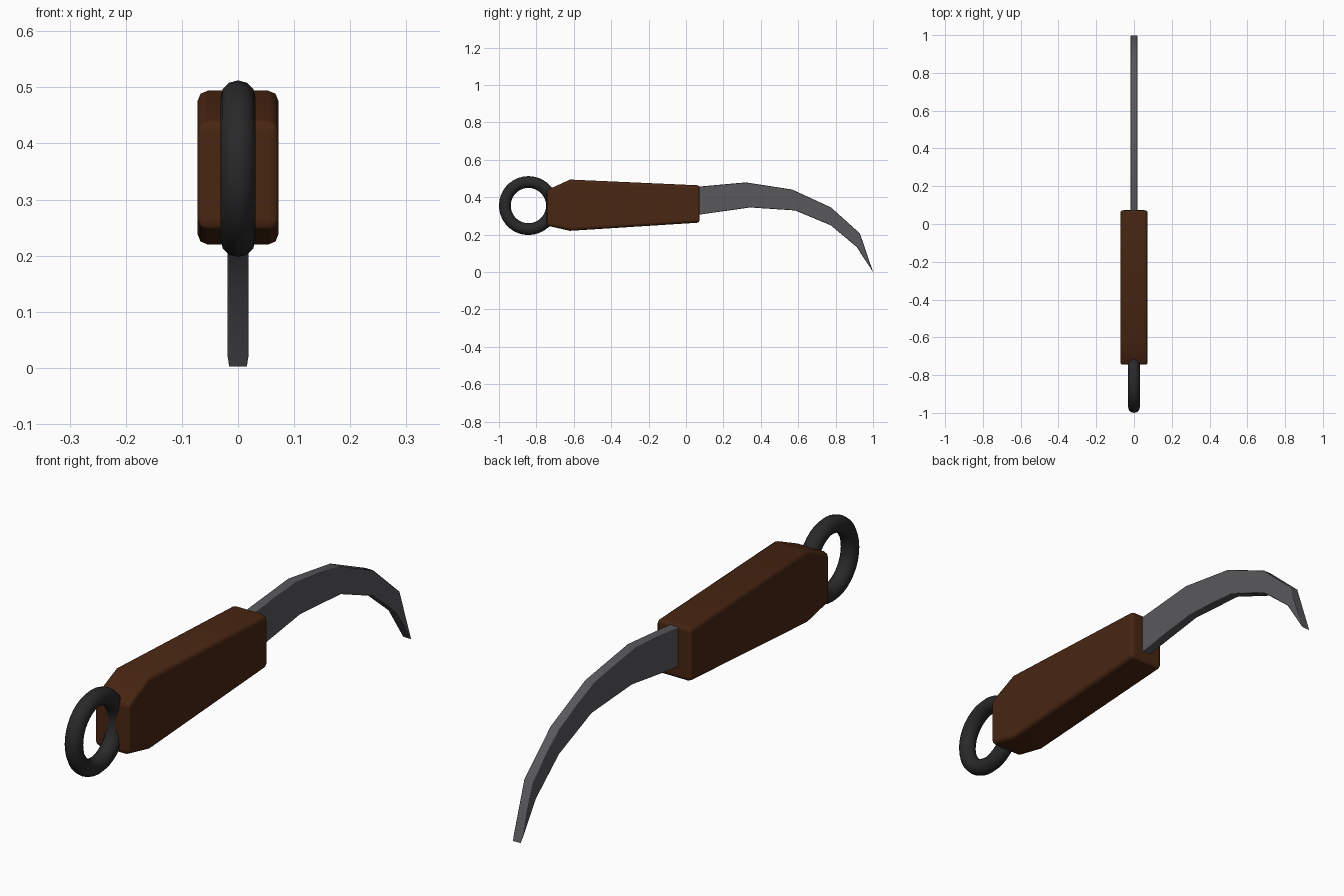
import bpy, bmesh, math

if "Cube" in bpy.data.objects:
    bpy.data.objects.remove(bpy.data.objects["Cube"])


def material(name, rgb):
    m = bpy.data.materials.new(name)
    m.diffuse_color = (*rgb, 1)
    m.use_nodes = True
    m.node_tree.nodes["Principled BSDF"].inputs["Base Color"].default_value = m.diffuse_color
    return m


BROWN = material("dark wood", (0.065, 0.019, 0.006))
STEEL = material("grey steel", (0.10, 0.10, 0.11))
BLACK = material("black metal", (0.022, 0.022, 0.023))


def smooth(ob, angle):
    bpy.ops.object.select_all(action='DESELECT')
    ob.select_set(True)
    bpy.context.view_layer.objects.active = ob
    bpy.ops.object.shade_smooth_by_angle(angle=math.radians(angle))


def plate(name, strips, half, mat, bevel, segments, stretch=1.0):
    """Thick plate in the YZ plane, from stations (top y, top z, bottom y, bottom z).
    Mesh y is stretched and undone by object scale, so bevels are narrower along y."""
    bm = bmesh.new()
    outline = [(s[0], s[1]) for s in strips]
    outline += [(s[2], s[3]) for s in reversed(strips) if (s[0], s[1]) != (s[2], s[3])]
    face = bm.faces.new([bm.verts.new((-half, y * stretch, z)) for y, z in outline])
    ext = bmesh.ops.extrude_face_region(bm, geom=[face])
    for v in ext["geom"]:
        if isinstance(v, bmesh.types.BMVert):
            v.co.x = half
    bmesh.ops.recalc_face_normals(bm, faces=bm.faces[:])
    me = bpy.data.meshes.new(name)
    bm.to_mesh(me)
    bm.free()
    me.materials.append(mat)
    ob = bpy.data.objects.new(name, me)
    bpy.context.collection.objects.link(ob)
    ob.scale.y = 1 / stretch
    smooth(ob, 30)
    mod = ob.modifiers.new("soft edges", 'BEVEL')
    mod.width = bevel
    mod.segments = segments
    mod.limit_method = 'ANGLE'
    mod.angle_limit = math.radians(40)
    mod.harden_normals = True
    return ob


# tapered wooden handle
plate("handle", [(-0.745, 0.437, -0.745, 0.248),
                 (-0.62, 0.494, -0.62, 0.220),
                 (0.073, 0.463, 0.073, 0.264)],
      0.072, BROWN, 0.018, 2, 2.0)

# hooked blade, its root buried in the handle
plate("blade", [(-0.05, 0.44, -0.05, 0.285),
                (0.075, 0.457, 0.075, 0.307),
                (0.32, 0.479, 0.342, 0.345),
                (0.567, 0.441, 0.583, 0.329),
                (0.775, 0.345, 0.775, 0.249),
                (0.93, 0.206, 0.912, 0.134),
                (1.0, 0.0, 1.0, 0.0)],
      0.0187, STEEL, 0.003, 1)

# finger ring on the butt of the handle
bpy.ops.mesh.primitive_torus_add(major_radius=0.126, minor_radius=0.0315,
                                 major_segments=36, minor_segments=12,
                                 location=(0, -0.8425, 0.355),
                                 rotation=(0, math.pi / 2, 0))
ring = bpy.context.object
ring.name = "finger_ring"
ring.data.materials.append(BLACK)
smooth(ring, 45)
